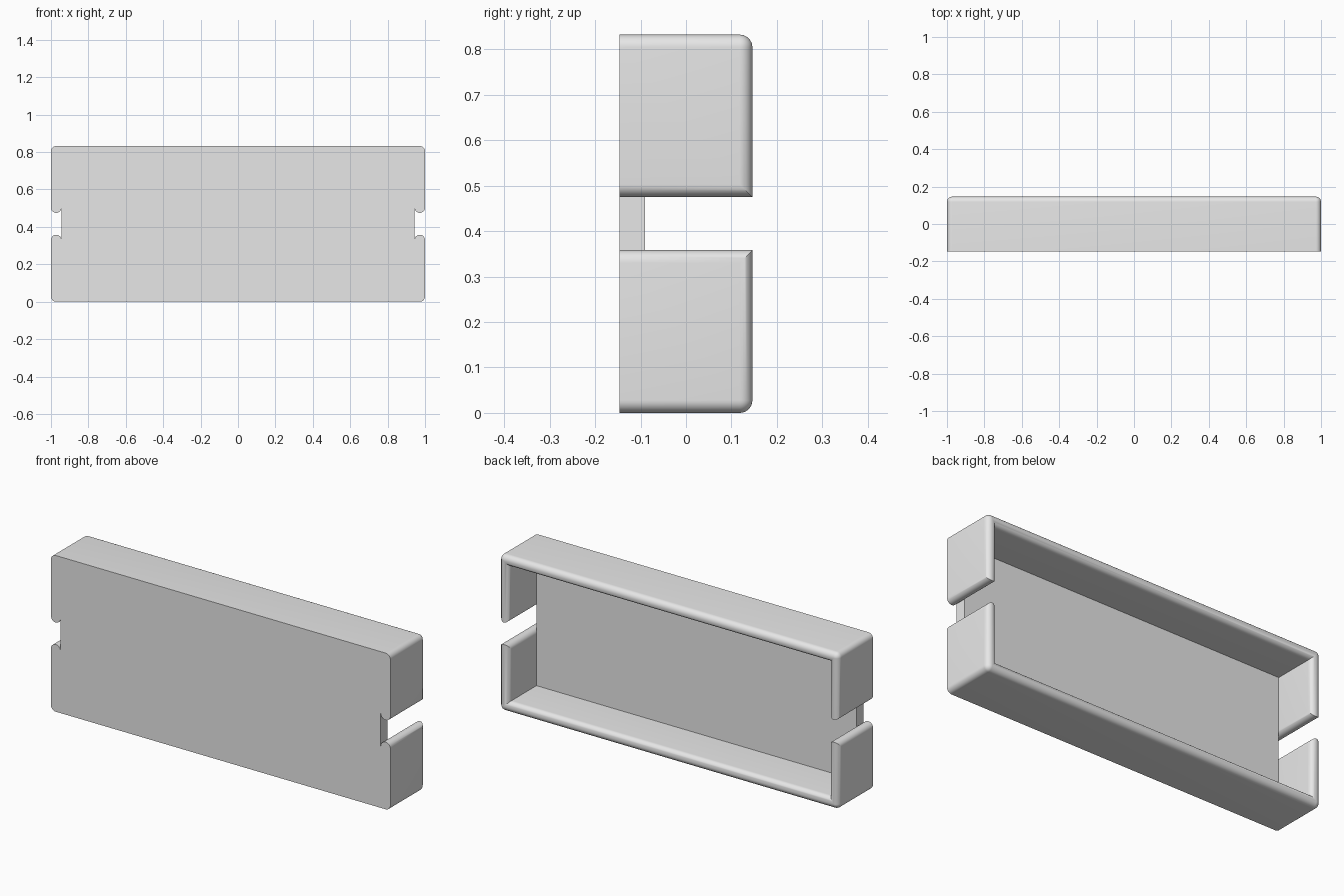
import bpy
import bmesh
from math import sin, cos, pi

if "Cube" in bpy.data.objects:
    bpy.data.objects.remove(bpy.data.objects["Cube"], do_unlink=True)

HALF_X, HALF_Y, HEIGHT = 1.0, 0.146, 0.832
WALL = 0.056
R = WALL / 2
SLOT_LOW, SLOT_HIGH = 0.358, 0.475
STEPS = 8

grey = bpy.data.materials.new("light grey")
grey.use_nodes = True
colour = (0.8, 0.8, 0.8, 1)
grey.diffuse_color = colour
grey.node_tree.nodes["Principled BSDF"].inputs["Base Color"].default_value = colour


def make_object(name, bm):
    bmesh.ops.recalc_face_normals(bm, faces=bm.faces)
    mesh = bpy.data.meshes.new(name)
    bm.to_mesh(mesh)
    bm.free()
    mesh.materials.append(grey)
    obj = bpy.data.objects.new(name, mesh)
    bpy.context.collection.objects.link(obj)
    return obj


def outline(inset, y):
    """Rectangle inset from the outer edge, with rounded corners near the outside."""
    radius = max(R - inset, 0)
    cx = HALF_X - inset - radius
    cz = HEIGHT / 2 - inset - radius
    points = []
    for corner, (sx, sz) in enumerate([(1, 1), (-1, 1), (-1, -1), (1, -1)]):
        for i in range(STEPS + 1):
            a = (corner + i / STEPS) * pi / 2
            points.append((sx * cx + radius * cos(a), y,
                           HEIGHT / 2 + sz * cz + radius * sin(a)))
    return points


# Open tray: front plate, walls with a fully rounded rim, and inner floor
rim = [(R - R * cos(pi * i / (2 * STEPS)), HALF_Y - R + R * sin(pi * i / (2 * STEPS)))
       for i in range(2 * STEPS + 1)]
section = [(0, -HALF_Y)] + rim + [(WALL, WALL - HALF_Y)]
bm = bmesh.new()
loops = [[bm.verts.new(p) for p in outline(d, y)] for d, y in section]
count = len(loops[0])
for a, b in zip(loops, loops[1:]):
    for i in range(count):
        j = (i + 1) % count
        bm.faces.new((a[i], a[j], b[j], b[i]))
bm.faces.new(loops[0])
bm.faces.new(loops[-1])
bmesh.ops.remove_doubles(bm, verts=bm.verts, dist=0.00001)
tray = make_object("tray", bm)


# Side slots whose wall ends are rounded across the wall thickness
def slot_cutter(side):
    inner, outer = HALF_X - WALL - 0.001, HALF_X + 0.001
    mid = HALF_X - R
    arc = [(mid - R * cos(pi * i / (2 * STEPS)), R * sin(pi * i / (2 * STEPS)))
           for i in range(2 * STEPS + 1)]
    edge = [(inner, R)] + [(x, R - s) for x, s in arc] + [(outer, R)]
    profile = [(x, SLOT_HIGH + h) for x, h in edge]
    profile += [(x, SLOT_LOW - h) for x, h in reversed(edge)]
    bm = bmesh.new()
    face = bm.faces.new([bm.verts.new((side * x, -0.3, z)) for x, z in profile])
    result = bmesh.ops.extrude_face_region(bm, geom=[face])
    moved = [v for v in result["geom"] if isinstance(v, bmesh.types.BMVert)]
    bmesh.ops.translate(bm, verts=moved, vec=(0, 0.6, 0))
    cutter = make_object("slot_cutter", bm)
    cutter.hide_render = True
    return cutter


bpy.context.view_layer.objects.active = tray
for side in (-1, 1):
    cutter = slot_cutter(side)
    cut = tray.modifiers.new("side_slot", 'BOOLEAN')
    cut.operation = 'DIFFERENCE'
    cut.solver = 'EXACT'
    cut.object = cutter
    bpy.ops.object.modifier_apply(modifier=cut.name)
    bpy.data.objects.remove(cutter, do_unlink=True)

# Smooth the rounded edges and keep the others sharp
for obj in bpy.context.selected_objects:
    obj.select_set(False)
tray.select_set(True)
bpy.ops.object.shade_smooth_by_angle(angle=pi / 6)
